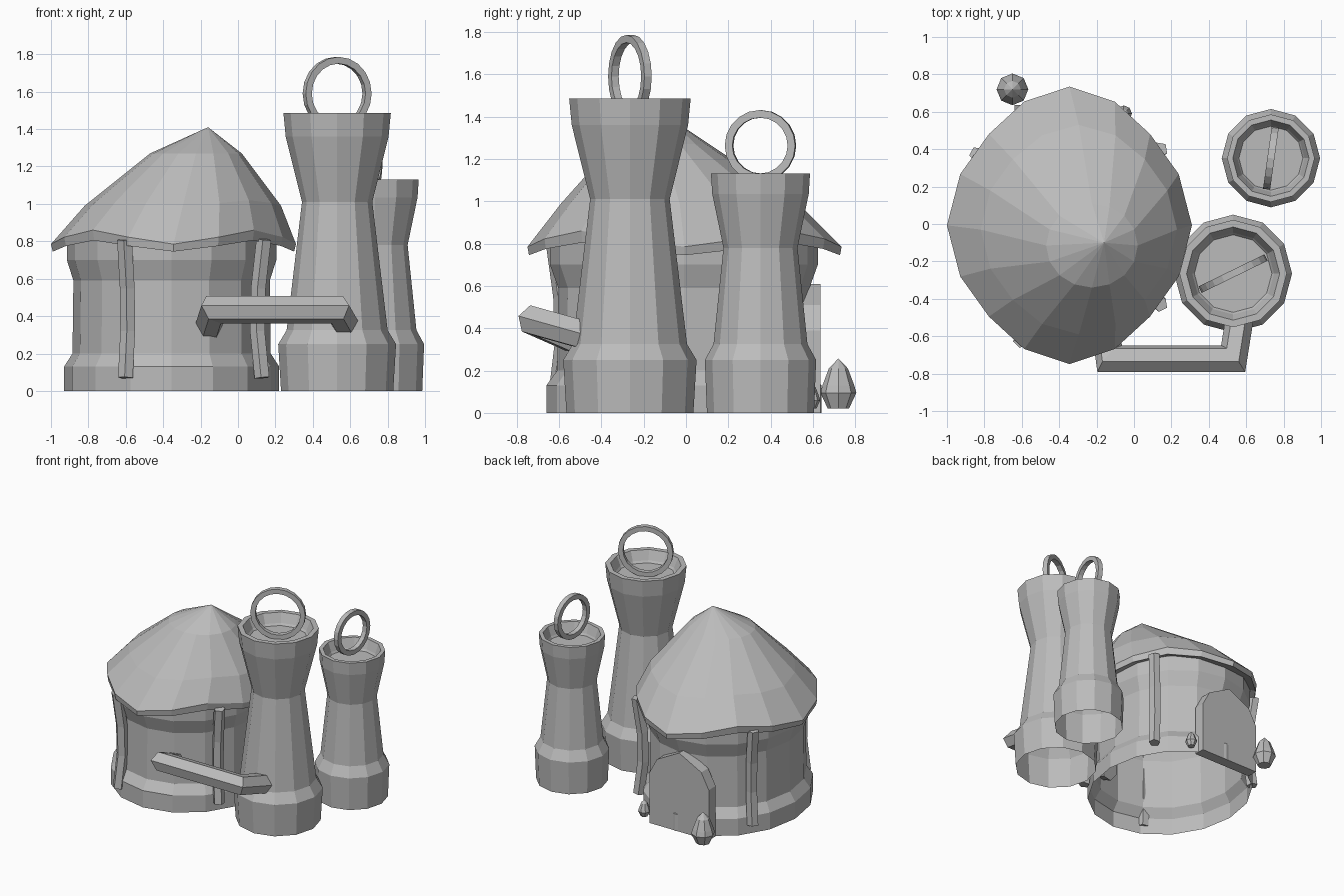
import bpy, bmesh
from math import sin, cos, pi, tau, radians
from mathutils import Vector, Matrix

cube = bpy.data.objects.get("Cube")
if cube:
    bpy.data.objects.remove(cube)

GREY = (0.5, 0.5, 0.5, 1)
stone = bpy.data.materials.new("plain_grey")
stone.use_nodes = True
stone.diffuse_color = GREY
stone.node_tree.nodes["Principled BSDF"].inputs["Base Color"].default_value = GREY


def loft(name, rings, caps=False, loop=False, matrix=None):
    """Skin a list of closed rings with flat faces."""
    bm = bmesh.new()
    rows = [[bm.verts.new(p) for p in ring] for ring in rings]
    pairs = list(zip(rows, rows[1:]))
    if loop:
        pairs.append((rows[-1], rows[0]))
    for a, b in pairs:
        n = len(a)
        for i in range(n):
            j = (i + 1) % n
            bm.faces.new((a[i], a[j], b[j], b[i]))
    if caps:
        bm.faces.new(rows[0])
        bm.faces.new(rows[-1])
    bmesh.ops.remove_doubles(bm, verts=bm.verts, dist=0.0005)
    bmesh.ops.recalc_face_normals(bm, faces=bm.faces)
    if matrix:
        bm.transform(matrix)
    mesh = bpy.data.meshes.new(name)
    bm.to_mesh(mesh)
    bm.free()
    mesh.materials.append(stone)
    obj = bpy.data.objects.new(name, mesh)
    bpy.context.collection.objects.link(obj)
    return obj


def oval(cx, cy, z, rx, ry, n, pull=0.0, lift=0.0):
    """Ring whose diagonals can be pulled in and lifted."""
    ring = []
    for i in range(n):
        t = tau * i / n
        d = (1 - cos(4 * t)) / 2
        k = 1 - pull * d
        ring.append((cx + rx * k * cos(t), cy + ry * k * sin(t), z + lift * d))
    return ring


def lathe(name, cx, cy, profile, n, stretch=1.0, caps=False):
    return loft(name, [oval(cx, cy, z, r, r * stretch, n) for r, z in profile], caps)


def sweep(name, path, radius, n, turn=0.0):
    """Run a polygon along a path with mitred corners."""
    path = [Vector(p) for p in path]
    dirs = [(b - a).normalized() for a, b in zip(path, path[1:])]
    side = dirs[0].orthogonal().normalized()
    up = dirs[0].cross(side)
    ring = [path[0] + radius * (cos(turn + tau * i / n) * side + sin(turn + tau * i / n) * up)
            for i in range(n)]
    rings = [ring]
    for k, d in enumerate(dirs):
        normal = (d + dirs[min(k + 1, len(dirs) - 1)]).normalized()
        ring = [p + d * ((path[k + 1] - p).dot(normal) / d.dot(normal)) for p in ring]
        rings.append(ring)
    return loft(name, rings, caps=True)


# Hut wall, open underneath
HX, HY = -0.355, -0.01
lathe("hut_wall", HX, HY,
      [(0.575, 0), (0.575, 0.13), (0.53, 0.2), (0.525, 0.59), (0.56, 0.7), (0.56, 0.82)],
      16, stretch=1.13)

# Drooping roof with an off-centre peak and a wavy eave
loft("roof", [
    oval(-0.16, -0.1, 1.41, 0, 0, 16),
    oval(-0.225, -0.115, 1.27, 0.245, 0.225, 16),
    oval(-0.295, -0.03, 0.99, 0.525, 0.56, 16, 0.05, 0.03),
    oval(-0.345, -0.007, 0.785, 0.655, 0.742, 16, 0.07, 0.075),
    oval(-0.345, -0.007, 0.745, 0.645, 0.735, 16, 0.07, 0.06),
    oval(HX, HY, 0.79, 0.55, 0.62, 16, 0, 0.04),
])

# Bent posts around the hut
for label, px, py in (("front_left", 0.13, -0.42), ("front_right", -0.6, -0.61),
                      ("back_left", 0.13, 0.39), ("back_right", -0.83, 0.365)):
    dx, dy = px - HX, py - HY
    path = [(HX + dx * s, HY + dy * s, z)
            for s, z in ((1.0, 0.07), (0.95, 0.32), (0.96, 0.55), (1.02, 0.81))]
    sweep("post_" + label, path, 0.042, 5)

# Pointed door slab at the back
outline = [(-0.255, 0), (-0.255, 0.39), (-0.19, 0.51), (0, 0.61), (0.19, 0.51), (0.255, 0.39), (0.255, 0)]
loft("door", [[(x - 0.385, y, z) for x, z in outline] for y in (0.55, 0.635)], caps=True)

# Bud-shaped garden ornaments
for label, bx, by, s in (("large", -0.65, 0.72, 1.0), ("small", -0.055, 0.59, 0.52)):
    lathe("bud_" + label, bx, by,
          [(r * s, 0.02 + z * s) for r, z in ((0.05, 0), (0.085, 0.075), (0.075, 0.11),
                                            (0.045, 0.19), (0, 0.237))],
          8, caps=False)
    lathe("bud_base_" + label, bx, by, [(0.05 * s, 0.02), (0, 0.02)], 8)

# Pipe joining the hut to the large tower
sweep("connecting_pipe", [(-0.165, -0.47, 0.325), (-0.13, -0.72, 0.435),
                          (0.53, -0.72, 0.435), (0.57, -0.47, 0.365)], 0.075, 6, 0.3)


# Towers with a funnel top and a standing hoop
def tower(label, cx, cy, body, lip, hoop, hoop_z, angle):
    top_r, top_z = body[-1]
    well = [(top_r - lip, top_z), (top_r - 1.8 * lip, top_z - 0.07),
            (top_r - 2.1 * lip, top_z - 0.085), (0, top_z - 0.085)]
    lathe("tower_" + label, cx, cy, body + well, 12)
    stand = (Matrix.Translation((cx, cy, hoop_z)) @ Matrix.Rotation(radians(angle), 4, "Z")
             @ Matrix.Rotation(pi / 2, 4, "X"))
    inner, w = hoop - 0.036, 0.019
    loft("hoop_" + label, [oval(0, 0, z, r, r, 20)
                           for r, z in ((hoop, -w), (hoop, w), (inner, w), (inner, -w))],
         loop=True, matrix=stand)


tower("large", 0.53, -0.265,
      [(0.3, 0), (0.315, 0.25), (0.27, 0.325), (0.188, 1.01), (0.275, 1.36), (0.287, 1.485)],
      0.038, 0.196, 1.59, 26)
tower("small", 0.732, 0.352,
      [(0.253, 0), (0.263, 0.25), (0.222, 0.325), (0.175, 0.78), (0.228, 1.035), (0.234, 1.13)],
      0.03, 0.168, 1.263, 82)
